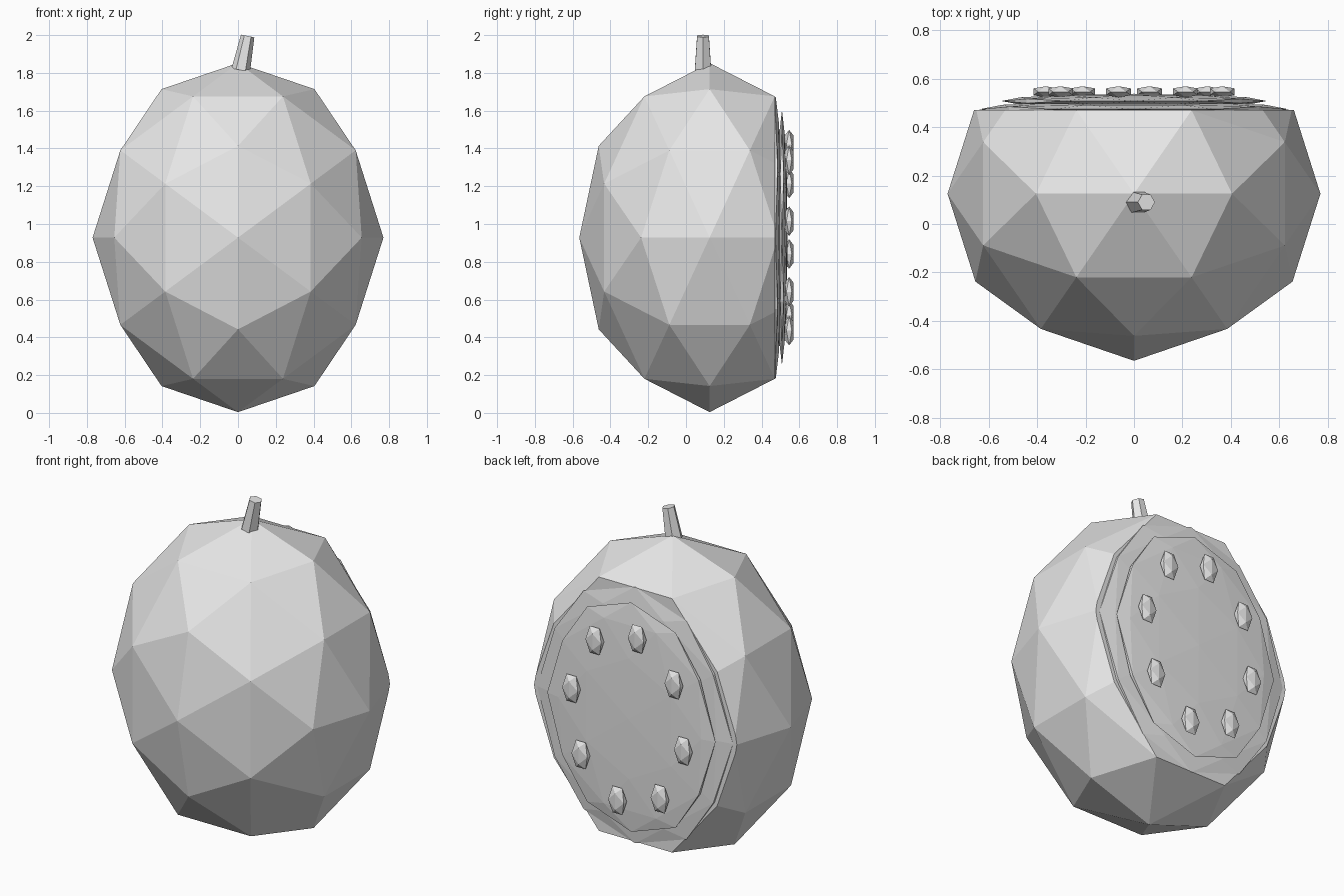
import bpy, bmesh, math
from mathutils import Matrix, Vector

if "Cube" in bpy.data.objects:
    bpy.data.objects.remove(bpy.data.objects["Cube"])

grey = bpy.data.materials.new("plain_grey")
grey.diffuse_color = (0.8, 0.8, 0.8, 1)
grey.use_nodes = True
grey.node_tree.nodes["Principled BSDF"].inputs["Base Color"].default_value = grey.diffuse_color


def finish(name, bm):
    bmesh.ops.recalc_face_normals(bm, faces=bm.faces)
    mesh = bpy.data.meshes.new(name)
    bm.to_mesh(mesh)
    bm.free()
    mesh.materials.append(grey)
    obj = bpy.data.objects.new(name, mesh)
    bpy.context.collection.objects.link(obj)
    return obj


def ball(bm, detail, centre, radii):
    """Faceted ellipsoid, turned so the facets are symmetric about every axis."""
    turn = Matrix.Rotation(math.radians(-31.717), 4, 'Y')
    place = Matrix.Translation(centre) @ Matrix.Diagonal((*radii, 1))
    bmesh.ops.create_icosphere(bm, subdivisions=detail, radius=1, matrix=place @ turn)


MID = 0.928   # height of the fruit's middle
CUT = 0.47    # where the fruit is sliced

# Rind: ellipsoid sliced flat at the back
bm = bmesh.new()
ball(bm, 2, (0, 0.125, MID), (0.77, 0.69, 0.924))
bmesh.ops.bisect_plane(bm, geom=bm.verts[:] + bm.edges[:] + bm.faces[:], dist=1e-4,
                       plane_co=(0, CUT, 0), plane_no=(0, 1, 0), clear_outer=True)
bmesh.ops.holes_fill(bm, edges=[e for e in bm.edges if e.is_boundary], sides=0)
finish("rind", bm)

# Two thin lens-shaped layers of flesh on the cut
for name, y, radii in (("outer_flesh", 0.474, (0.638, 0.035, 0.755)),
                       ("inner_flesh", 0.508, (0.548, 0.03, 0.675))):
    bm = bmesh.new()
    ball(bm, 2, (0, y, MID), radii)
    finish(name, bm)

# Ring of eight seeds
bm = bmesh.new()
for k in range(8):
    a = math.radians(10 + 45 * k)
    ball(bm, 1, (0.37 * math.cos(a), 0.546, MID + 0.5 * math.sin(a)), (0.06, 0.027, 0.092))
finish("seeds", bm)

# Leaning six-sided stem
bm = bmesh.new()
place = (Matrix.Translation((0.033, 0.09, 1.905)) @ Matrix.Rotation(0.2, 4, 'Y')
         @ Matrix.Rotation(math.radians(30), 4, 'Z'))
bmesh.ops.create_cone(bm, cap_ends=True, segments=6, radius1=0.05, radius2=0.036,
                      depth=0.184, matrix=place)
finish("stem", bm)
